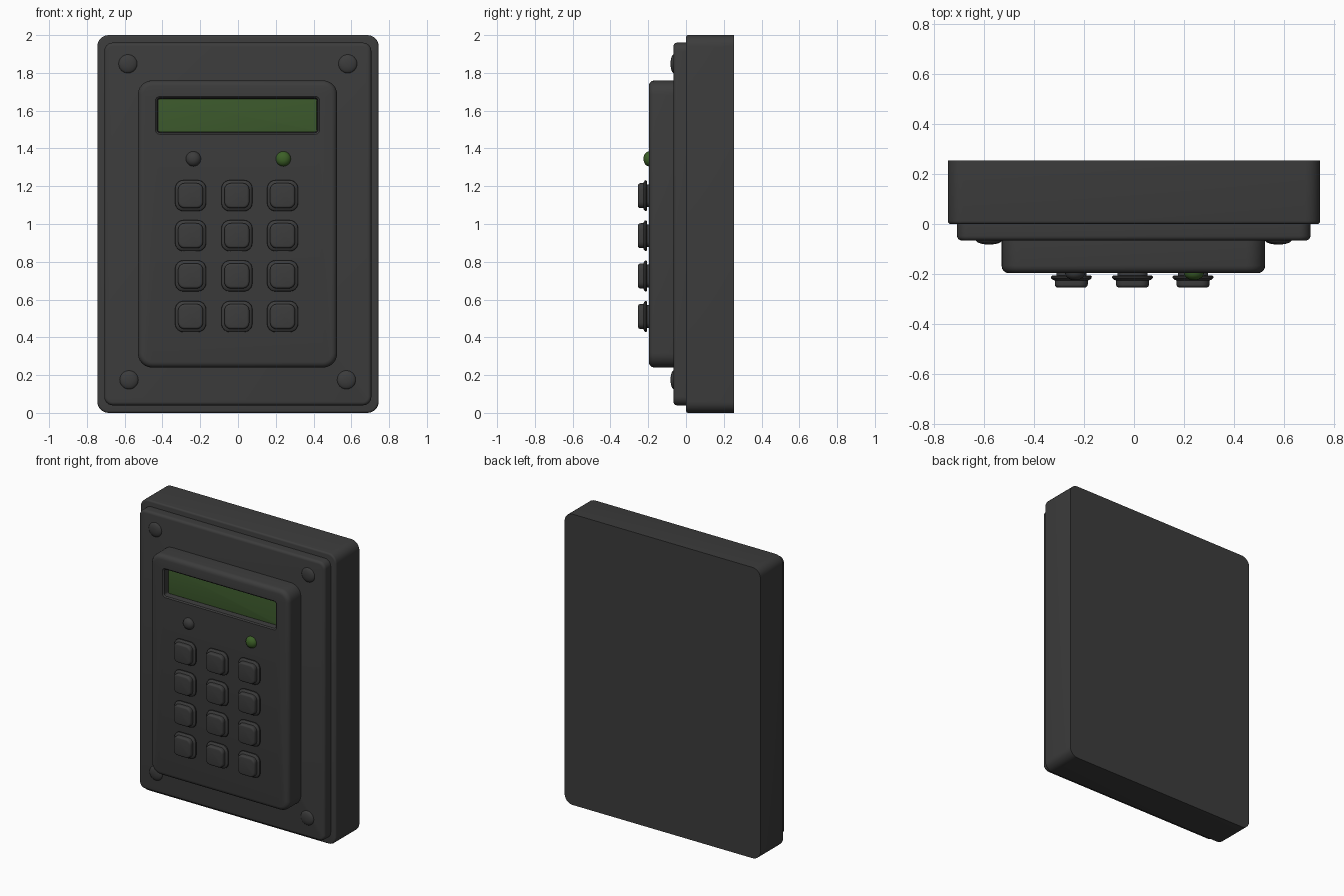
import bpy, bmesh, math

if "Cube" in bpy.data.objects:
    bpy.data.objects.remove(bpy.data.objects["Cube"])


def material(name, rgb):
    m = bpy.data.materials.new(name)
    m.diffuse_color = (*rgb, 1)
    m.use_nodes = True
    m.node_tree.nodes["Principled BSDF"].inputs["Base Color"].default_value = m.diffuse_color
    return m


CASE = material("charcoal", (0.045, 0.045, 0.045))
SCREEN = material("display_green", (0.045, 0.10, 0.025))
LAMP = material("lamp_green", (0.045, 0.115, 0.02))


def finish(bm, name, mat):
    bmesh.ops.recalc_face_normals(bm, faces=bm.faces)
    me = bpy.data.meshes.new(name)
    bm.to_mesh(me)
    bm.free()
    me.materials.append(mat)
    me.shade_smooth()
    me.set_sharp_from_angle(angle=math.radians(35))
    ob = bpy.data.objects.new(name, me)
    bpy.context.collection.objects.link(ob)
    return ob


def ring(x0, x1, z0, z1, r, y, n=6):
    """Rounded rectangle outline at depth y."""
    pts = []
    for i, (cx, cz) in enumerate([(x1 - r, z1 - r), (x0 + r, z1 - r),
                                  (x0 + r, z0 + r), (x1 - r, z0 + r)]):
        for k in range(n + 1):
            a = math.pi / 2 * (i + k / n)
            pts.append((cx + r * math.cos(a), y, cz + r * math.sin(a)))
    return pts


def edge_round(x0, x1, z0, z1, r, y, b, steps=4):
    """Rings that roll the side wall over into the front face at y."""
    out = []
    for k in range(steps + 1):
        a = math.pi / 2 * k / steps
        i = b * (1 - math.cos(a))
        out.append(ring(x0 + i, x1 - i, z0 + i, z1 - i, max(r - i, 0.005),
                        y + b * (1 - math.sin(a))))
    return out


def loft(name, rings, mat):
    bm = bmesh.new()
    loops = [[bm.verts.new(p) for p in r] for r in rings]
    for a, b in zip(loops, loops[1:]):
        for i in range(len(a)):
            j = (i + 1) % len(a)
            bm.faces.new((a[i], a[j], b[j], b[i]))
    bm.faces.new(loops[0])
    bm.faces.new(loops[-1])
    return finish(bm, name, mat)


def slab(name, x0, x1, z0, z1, r, yb, yf, b, mat):
    return loft(name, [ring(x0, x1, z0, z1, r, yb)]
                + edge_round(x0, x1, z0, z1, r, yf, b), mat)


def dome(name, x, z, r, y, h, mat, seg=24, steps=6):
    """Shallow rounded cap facing the front."""
    rings = []
    for k in range(steps):
        a = math.pi / 2 * k / steps
        rr = r * math.cos(a)
        rings.append([(x + rr * math.cos(t), y - h * math.sin(a), z + rr * math.sin(t))
                      for t in (2 * math.pi * i / seg for i in range(seg))])
    return loft(name, rings, mat)


# wall box and mounting plate
slab("back_box", -0.745, 0.745, 0.0, 2.0, 0.06, 0.255, 0.0, 0.012, CASE)
slab("mounting_plate", -0.708, 0.706, 0.04, 1.96, 0.045, 0.005, -0.066, 0.018, CASE)

# raised panel with a recessed display window
P = (-0.53, 0.525, 0.24, 1.76, 0.075)
loft("keypad_panel",
     [ring(*P, -0.06)] + edge_round(*P, -0.197, 0.03) + [
         ring(-0.437, 0.432, 1.475, 1.675, 0.022, -0.197),
         ring(-0.428, 0.423, 1.483, 1.667, 0.015, -0.19),
         ring(-0.423, 0.418, 1.487, 1.663, 0.01, -0.15)], CASE)
slab("display_screen", -0.422, 0.417, 1.488, 1.662, 0.01, -0.149, -0.155, 0.001, SCREEN)

# status lamps
dome("status_lamp_off", -0.236, 1.345, 0.04, -0.195, 0.03, CASE)
dome("status_lamp_on", 0.24, 1.345, 0.04, -0.195, 0.03, LAMP)

# corner screws
for x, z in [(-0.583, 1.848), (0.581, 1.848), (-0.577, 0.175), (0.574, 0.175)]:
    dome("corner_screw", x, z, 0.05, -0.064, 0.018, CASE)

# buttons: stem, thin flange and rounded cap
for x in (-0.251, -0.006, 0.236):
    for z in (1.15, 0.938, 0.725, 0.51):
        def sq(h, r, y):
            return ring(x - h, x + h, z - h, z + h, r, y)
        cap = 0.066
        loft("key_button",
             [sq(0.06, 0.03, -0.195), sq(0.06, 0.03, -0.207),
              sq(0.078, 0.042, -0.207), sq(0.082, 0.044, -0.211),
              sq(0.081, 0.044, -0.217), sq(0.074, 0.04, -0.223),
              sq(0.066, 0.034, -0.226)]
             + edge_round(x - cap, x + cap, z - cap, z + cap, 0.034, -0.254, 0.012), CASE)
